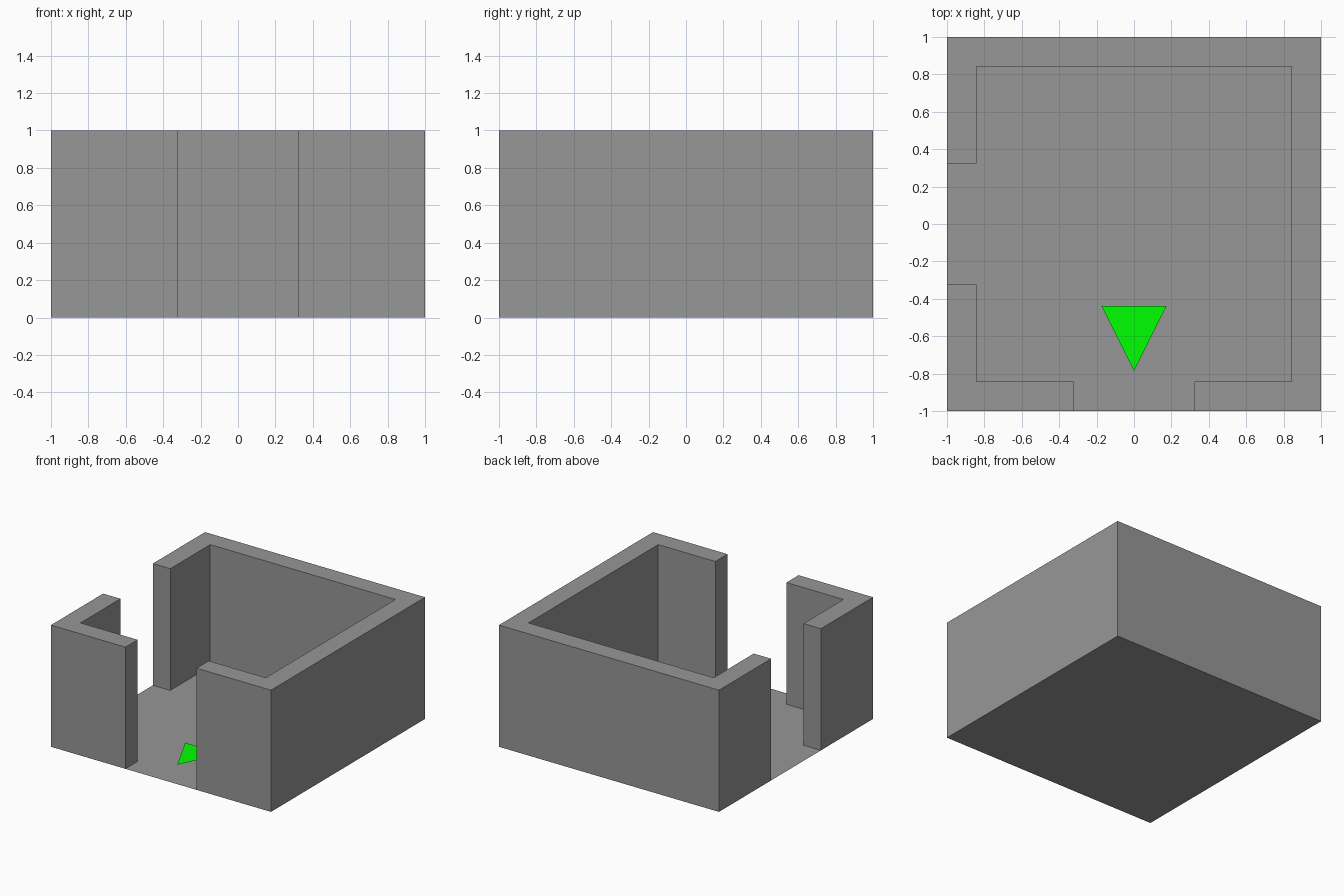
import bpy

if "Cube" in bpy.data.objects:
    bpy.data.objects.remove(bpy.data.objects["Cube"])

HALF, INNER, DOOR, HEIGHT = 1.0, 0.842, 0.323, 1.0


def make_material(name, colour):
    mat = bpy.data.materials.new(name)
    mat.diffuse_color = (*colour, 1)
    mat.use_nodes = True
    mat.node_tree.nodes["Principled BSDF"].inputs["Base Color"].default_value = mat.diffuse_color
    return mat


GREY = make_material("dark_grey", (0.31, 0.31, 0.31))
GREEN = make_material("green", (0.0, 1.0, 0.0))


def make_object(name, verts, faces, mat):
    mesh = bpy.data.meshes.new(name)
    mesh.from_pydata(verts, [], faces)
    mesh.update()
    mesh.materials.append(mat)
    obj = bpy.data.objects.new(name, mesh)
    bpy.context.collection.objects.link(obj)
    return obj


def flat(name, outline, z, mat):
    return make_object(name, [(x, y, z) for x, y in outline], [range(len(outline))], mat)


def wall(name, outline):
    # counter-clockwise outline raised from the floor, open underneath
    n = len(outline)
    verts = [(x, y, z) for z in (0, HEIGHT) for x, y in outline]
    faces = [(i, (i + 1) % n, n + (i + 1) % n, n + i) for i in range(n)]
    return make_object(name, verts, faces + [range(n, 2 * n)], GREY)


# Floor plate
flat("floor", [(-HALF, -HALF), (HALF, -HALF), (HALF, HALF), (-HALF, HALF)], 0, GREY)

# L-shaped wall between the front and left doorways
wall("corner_wall", [(-HALF, -HALF), (-DOOR, -HALF), (-DOOR, -INNER),
                     (-INNER, -INNER), (-INNER, -DOOR), (-HALF, -DOOR)])

# Wall running round the right and back sides
wall("main_wall", [(DOOR, -HALF), (HALF, -HALF), (HALF, HALF), (-HALF, HALF),
                   (-HALF, DOOR), (-INNER, DOOR), (-INNER, INNER),
                   (INNER, INNER), (INNER, -INNER), (DOOR, -INNER)])

# Green direction marker hovering just above the floor, pointing at the front doorway
flat("direction_marker", [(0, -0.787), (0.174, -0.438), (-0.174, -0.438)], 0.04, GREEN)
